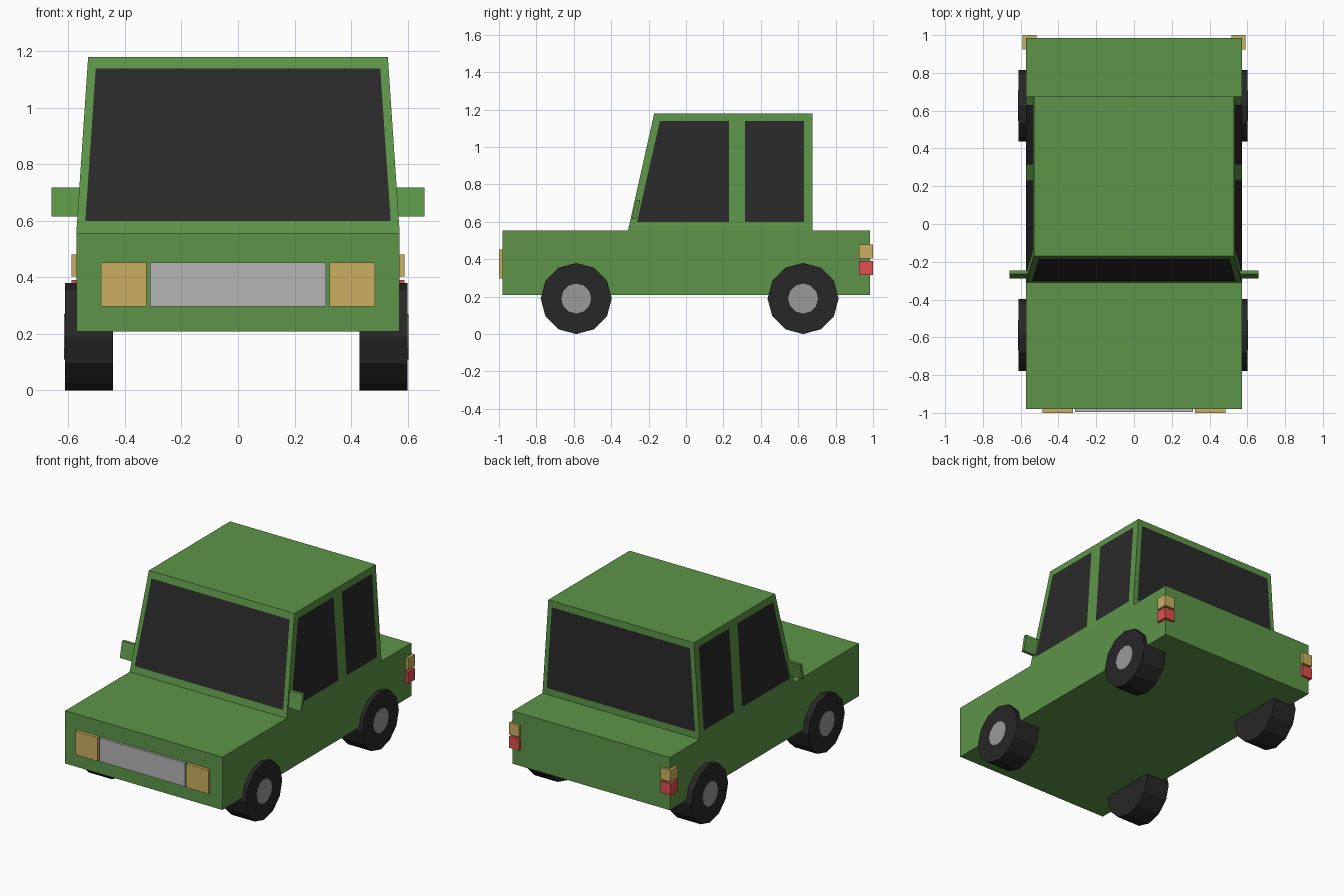
import bpy, bmesh, math
from mathutils import Vector, Matrix

if "Cube" in bpy.data.objects:
    bpy.data.objects.remove(bpy.data.objects["Cube"])


def material(name, rgb):
    m = bpy.data.materials.new(name)
    m.diffuse_color = (*rgb, 1)
    m.use_nodes = True
    m.node_tree.nodes["Principled BSDF"].inputs["Base Color"].default_value = m.diffuse_color
    return m


GREEN = material("green_paint", (0.11, 0.30, 0.065))
GLASS = material("dark_glass", (0.023, 0.023, 0.023))
RUBBER = material("rubber", (0.02, 0.02, 0.02))
AMBER = material("amber_lamp", (0.60, 0.43, 0.12))
RED = material("red_lamp", (0.75, 0.08, 0.08))
METAL = material("metal", (0.32, 0.32, 0.32))
GRILLE = material("grille_metal", (0.46, 0.46, 0.46))


def finish(name, bm, mat):
    bmesh.ops.recalc_face_normals(bm, faces=bm.faces[:])
    mesh = bpy.data.meshes.new(name)
    bm.to_mesh(mesh)
    bm.free()
    mesh.materials.append(mat)
    ob = bpy.data.objects.new(name, mesh)
    bpy.context.collection.objects.link(ob)
    return ob


def box(name, x, y, z, mat, shear=0.0):
    """Box from (min, max) ranges; shear slides it in y as z rises."""
    bm = bmesh.new()
    bmesh.ops.create_cube(bm, size=1)
    for v in bm.verts:
        v.co = [r[0] if c < 0 else r[1] for c, r in zip(v.co, (x, y, z))]
        v.co.y += shear * (v.co.z - z[0])
    return finish(name, bm, mat)


# Cabin outline: side and windscreen lean inwards with height
Z0, Z1 = 0.555, 1.18
X0, X1 = 0.572, 0.53
F0, F1, BACK = -0.31, -0.17, 0.675


def side_x(z):
    return X0 + (X1 - X0) * (z - Z0) / (Z1 - Z0)


def front_y(z):
    return F0 + (F1 - F0) * (z - Z0) / (Z1 - Z0)


def window(name, pts, out):
    """Flat pane lying just outside the cabin wall, facing out."""
    out = Vector(out)
    bm = bmesh.new()
    face = bm.faces.new([bm.verts.new(Vector(p) + out * 0.002) for p in pts])
    ob = finish(name, bm, GLASS)
    if ob.data.polygons[0].normal.dot(out) < 0:
        ob.data.flip_normals()


def cylinder(name, radius, x_a, x_b, y, z, mat):
    bm = bmesh.new()
    bmesh.ops.create_cone(
        bm, cap_ends=True, segments=12, radius1=radius, radius2=radius,
        depth=abs(x_b - x_a),
        matrix=Matrix.Translation(((x_a + x_b) / 2, y, z))
        @ Matrix.Rotation(math.pi / 2, 4, 'Y'))
    return finish(name, bm, mat)


# Lower body
box("body", (-X0, X0), (-0.98, 0.985), (0.208, Z0), GREEN)

# Cabin, open underneath where it meets the body
bm = bmesh.new()
bmesh.ops.create_cube(bm, size=1)
for v in bm.verts:
    z = Z0 if v.co.z < 0 else Z1
    v.co = (math.copysign(side_x(z), v.co.x),
            front_y(z) if v.co.y < 0 else BACK, z)
floor = [f for f in bm.faces if all(v.co.z < Z0 + 0.01 for v in f.verts)]
bmesh.ops.delete(bm, geom=floor, context='FACES_ONLY')
finish("cabin", bm, GREEN)

# Windscreen and rear window
B, T = 0.598, 1.138
ends = [(-0.54, B), (0.54, B), (0.503, T), (-0.503, T)]
window("windscreen", [(x, front_y(z), z) for x, z in ends], (0, -1, 0.22))
window("rear_window", [(x, BACK, z) for x, z in ends], (0, 1, 0))

for s, tag in ((-1, "left"), (1, "right")):
    # Side windows
    for part, ys in (("front", (-0.262, 0.23, 0.23, -0.14)),
                     ("rear", (0.315, 0.63, 0.63, 0.315))):
        pts = [(s * side_x(z), y, z) for y, z in zip(ys, (B, B, T, T))]
        window(f"{part}_side_window_{tag}", pts, (s, 0, 0.065))

    # Door mirror, raked like the windscreen
    box(f"mirror_{tag}", sorted((s * 0.56, s * 0.659)), (-0.288, -0.268),
        (0.615, 0.718), GREEN, shear=0.22)

    # Lamps
    box(f"headlight_{tag}", sorted((s * 0.323, s * 0.484)), (-1.0, -0.975),
        (0.297, 0.453), AMBER)
    tail_x = sorted((s * 0.515, s * 0.589))
    box(f"indicator_{tag}", tail_x, (0.925, 1.0), (0.403, 0.48), AMBER)
    box(f"tail_light_{tag}", tail_x, (0.925, 1.0), (0.315, 0.39), RED)

    # Wheels and hubs
    for part, y in (("front", -0.587), ("rear", 0.626)):
        inner, outer = s * 0.436 - 0.006, s * 0.606 - 0.006
        cylinder(f"{part}_wheel_{tag}", 0.19, inner, outer, y, 0.19, RUBBER)
        cylinder(f"{part}_hub_{tag}", 0.08, outer - s * 0.02,
                 outer + s * 0.003, y, 0.19, METAL)

# Grille between the headlights
box("grille", (-0.312, 0.312), (-0.995, -0.975), (0.297, 0.453), GRILLE)
